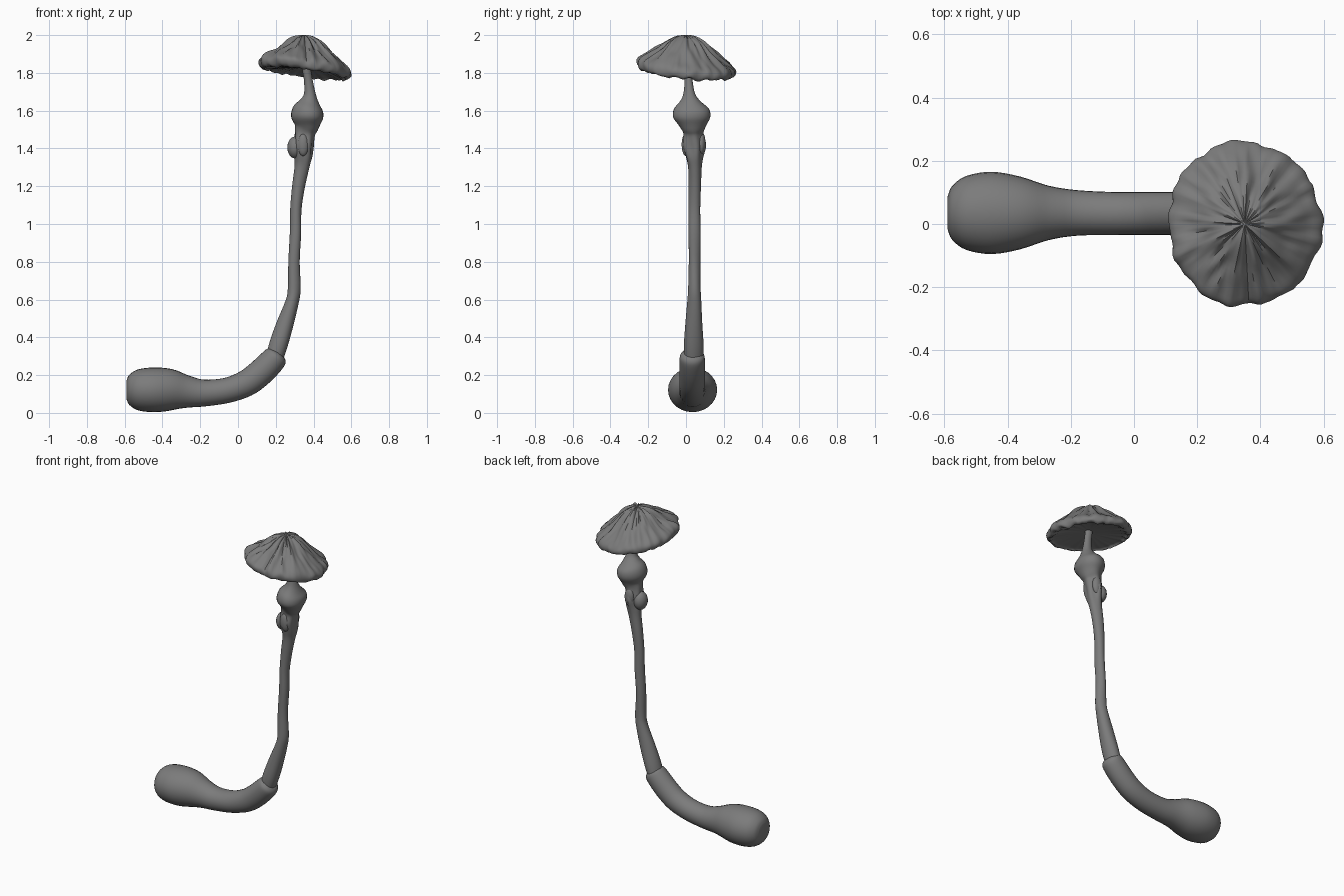
import bpy, bmesh, math
from mathutils import Vector, Matrix, noise

if "Cube" in bpy.data.objects:
    bpy.data.objects.remove(bpy.data.objects["Cube"], do_unlink=True)

grey = bpy.data.materials.new("mid_grey")
grey.use_nodes = True
grey.diffuse_color = (0.2, 0.2, 0.2, 1)
grey.node_tree.nodes["Principled BSDF"].inputs["Base Color"].default_value = (0.2, 0.2, 0.2, 1)


def finish(name, bm):
    bmesh.ops.recalc_face_normals(bm, faces=bm.faces)
    mesh = bpy.data.meshes.new(name)
    bm.to_mesh(mesh)
    bm.free()
    mesh.materials.append(grey)
    obj = bpy.data.objects.new(name, mesh)
    bpy.context.collection.objects.link(obj)
    bpy.ops.object.select_all(action='DESELECT')
    obj.select_set(True)
    bpy.context.view_layer.objects.active = obj
    bpy.ops.object.shade_smooth_by_angle(angle=math.radians(50))
    return obj


def skin(bm, rings):
    """Bridge closed vertex rings in order."""
    n = len(rings[0])
    for a, b in zip(rings, rings[1:]):
        for i in range(n):
            j = (i + 1) % n
            bm.faces.new((a[i], a[j], b[j], b[i]))


def spline(points, steps):
    """Catmull-Rom through tuples of any length."""
    pts = [Vector(p) for p in points]
    pts = [pts[0]] + pts + [pts[-1]]
    out = []
    for a, b, c, d in zip(pts, pts[1:], pts[2:], pts[3:]):
        for s in range(steps):
            t = s / steps
            out.append(0.5 * (2 * b + (c - a) * t + (2 * a - 5 * b + 4 * c - d) * t * t
                              + (3 * b - a - 3 * c + d) * t ** 3))
    return out + [pts[-1]]


def tube(name, sections, sides=28, steps=4, shape=None):
    """Sections are x, y, z, radius in the xz plane, radius along y."""
    rows = spline([Vector(s) for s in sections], steps)
    bm = bmesh.new()
    rings = []
    for k, row in enumerate(rows):
        before, after = rows[max(k - 1, 0)], rows[min(k + 1, len(rows) - 1)]
        along = Vector((after[0] - before[0], 0, after[2] - before[2])).normalized()
        side = Vector((along.z, 0, -along.x))
        ring = []
        for i in range(sides):
            a = math.tau * i / sides
            f = shape(a, row[2]) if shape else 1
            p = Vector(row[:3]) + side * math.cos(a) * row[3] * f + Vector((0, math.sin(a) * row[4] * f, 0))
            ring.append(bm.verts.new(p))
        rings.append(ring)
    skin(bm, rings)
    bm.faces.new(rings[0])
    bm.faces.new(rings[-1])
    return finish(name, bm)


# Swollen root lying along the ground and curving upward
tube("root", [
    (-0.59, 0.035, 0.122, 0.05, 0.05), (-0.575, 0.035, 0.122, 0.08, 0.085),
    (-0.53, 0.035, 0.122, 0.108, 0.117), (-0.45, 0.035, 0.122, 0.118, 0.13),
    (-0.36, 0.035, 0.122, 0.111, 0.115), (-0.27, 0.035, 0.112, 0.086, 0.086),
    (-0.18, 0.035, 0.105, 0.071, 0.072), (-0.06, 0.033, 0.119, 0.067, 0.068),
    (0.04, 0.033, 0.155, 0.07, 0.068), (0.11, 0.033, 0.205, 0.071, 0.068),
    (0.17, 0.033, 0.263, 0.069, 0.068), (0.203, 0.033, 0.3, 0.062, 0.064),
    (0.215, 0.033, 0.315, 0.04, 0.045)])


# Slender stalk with faint ridges at the knot and a round swelling above
def ridges(a, z):
    knot = math.exp(-((z - 1.41) / 0.07) ** 2)
    return 1 + 0.13 * knot * math.sin(5 * a + 9 * z) + 0.03 * math.sin(3 * a + 11 * z)


tube("stalk", [
    (0.19, 0.04, 0.28, 0.045, 0.05), (0.215, 0.04, 0.36, 0.049, 0.052),
    (0.25, 0.042, 0.47, 0.045, 0.045), (0.287, 0.045, 0.59, 0.035, 0.037),
    (0.297, 0.045, 0.66, 0.034, 0.033), (0.296, 0.045, 0.8, 0.03, 0.031),
    (0.305, 0.045, 0.95, 0.03, 0.032), (0.307, 0.045, 1.08, 0.03, 0.031),
    (0.32, 0.047, 1.2, 0.034, 0.033), (0.337, 0.047, 1.3, 0.039, 0.036),
    (0.345, 0.043, 1.36, 0.047, 0.046), (0.348, 0.04, 1.42, 0.05, 0.058),
    (0.354, 0.038, 1.48, 0.054, 0.052), (0.364, 0.034, 1.52, 0.066, 0.07),
    (0.368, 0.03, 1.565, 0.085, 0.098), (0.372, 0.03, 1.61, 0.079, 0.092),
    (0.378, 0.024, 1.65, 0.05, 0.054), (0.38, 0.018, 1.69, 0.031, 0.031),
    (0.372, 0.014, 1.76, 0.023, 0.021), (0.362, 0.01, 1.82, 0.023, 0.021),
    (0.357, 0.005, 1.88, 0.022, 0.021)], shape=ridges)

# Lumps on the knot
for name, place, size in [("knot_lump", (0.302, 0.04, 1.405), (0.041, 0.048, 0.058)),
                          ("knot_lump_front", (0.345, -0.001, 1.42), (0.03, 0.022, 0.06)),
                          ("knot_lump_back", (0.355, 0.08, 1.43), (0.032, 0.023, 0.06))]:
    lump = bmesh.new()
    bmesh.ops.create_uvsphere(lump, u_segments=20, v_segments=12, radius=1,
                              matrix=Matrix.Translation(place) @ Matrix.Diagonal((*size, 1)))
    finish(name, lump)

# Wrinkled, tilted cap with a thick rolled rim and a shallow hollow underneath
profile = spline([(0.004, 2.0), (0.045, 1.99), (0.09, 1.963), (0.14, 1.923), (0.19, 1.884),
                  (0.228, 1.855), (0.242, 1.832), (0.238, 1.808), (0.22, 1.798),
                  (0.2, 1.808), (0.12, 1.82), (0.02, 1.828)], 4)
SIDES = 112
cap = bmesh.new()
rings = []
for k, (r, z) in enumerate(profile):
    ring = []
    edge = min(1, r / 0.24) ** 2
    under = k > 32
    for i in range(SIDES):
        a = math.tau * i / SIDES
        c, s = math.cos(a), math.sin(a)
        wave = noise.noise(Vector((c * 3.5, s * 3.5, 2.0)))
        fine = noise.noise(Vector((c * 7, s * 7, z * 14)))
        rad = r * (1.01 + edge * (0.05 * wave + 0.035 * fine))
        x, y = rad * c, rad * s * 1.06
        fold = 0 if under else 0.018 * math.sin(math.pi * min(1, r / 0.24)) * (wave + fine)
        tilt = -(0.13 * x + 0.1 * y) * min(1, r / 0.2)
        ring.append(cap.verts.new((0.35 + x, y, z + tilt + fold + edge * 0.012 * fine)))
    rings.append(ring)
skin(cap, rings)
cap.faces.new(rings[0])
cap.faces.new(rings[-1])
finish("cap", cap)
